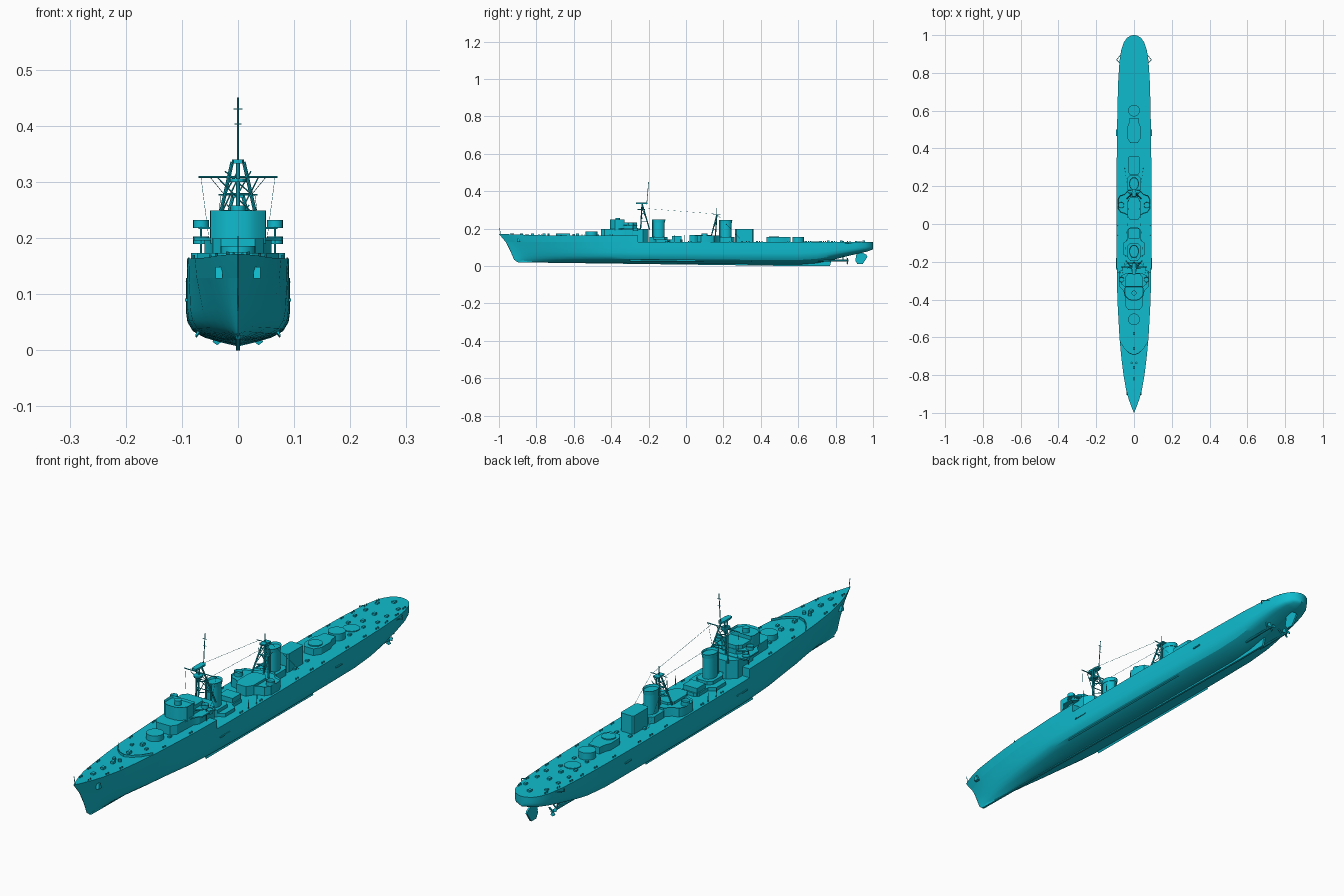
import bpy, bmesh, math, random
from mathutils import Vector

if "Cube" in bpy.data.objects:
    bpy.data.objects.remove(bpy.data.objects["Cube"])

random.seed(4)
paint = bpy.data.materials.new("teal_paint")
paint.diffuse_color = (0.005, 0.5, 0.62, 1)
paint.use_nodes = True
paint.node_tree.nodes["Principled BSDF"].inputs["Base Color"].default_value = paint.diffuse_color


def finish(name, bm, smooth=True):
    bmesh.ops.recalc_face_normals(bm, faces=bm.faces)
    me = bpy.data.meshes.new(name)
    bm.to_mesh(me)
    bm.free()
    ob = bpy.data.objects.new(name, me)
    bpy.context.collection.objects.link(ob)
    me.materials.append(paint)
    if smooth:
        bpy.context.view_layer.objects.active = ob
        ob.select_set(True)
        bpy.ops.object.shade_smooth_by_angle(angle=math.radians(30))
        ob.select_set(False)
    return ob


def loft(name, rings):
    bm = bmesh.new()
    vs = [[bm.verts.new(p) for p in r] for r in rings]
    n = len(vs[0])
    for a, b in zip(vs, vs[1:]):
        for i in range(n):
            bm.faces.new((a[i], a[(i + 1) % n], b[(i + 1) % n], b[i]))
    bm.faces.new(vs[0])
    top = bm.faces.new(vs[-1])
    return bm, top


def solid(name, pts, z0, z1, well=0, rim=0.003, grow=1.0):
    """Vertical prism; well sinks the top inside a rim, grow flares the top."""
    cx = sum(p[0] for p in pts) / len(pts)
    cy = sum(p[1] for p in pts) / len(pts)
    up = [(cx + (x - cx) * grow, cy + (y - cy) * grow, z1) for x, y in pts]
    bm, top = loft(name, [[(x, y, z0) for x, y in pts], up])
    if well:
        bmesh.ops.recalc_face_normals(bm, faces=bm.faces)
        bmesh.ops.inset_region(bm, faces=[top], thickness=rim)
        for v in top.verts:
            v.co.z -= well
    return finish(name, bm)


def sym(half):
    return half + [(-x, y) for x, y in reversed(half) if x > 1e-6]


def oval(x, y, rx, ry, n=24):
    return [(x + rx * math.cos(2 * math.pi * i / n), y + ry * math.sin(2 * math.pi * i / n)) for i in range(n)]


def rect(x, y, hx, hy):
    return [(x - hx, y - hy), (x + hx, y - hy), (x + hx, y + hy), (x - hx, y + hy)]


def rod(name, p, q, r, n=8):
    p, q = Vector(p), Vector(q)
    d = (q - p).normalized()
    u = d.orthogonal().normalized()
    w = d.cross(u)
    ang = [2 * math.pi * i / n for i in range(n)]
    bm, _ = loft(name, [[c + r * (u * math.cos(a) + w * math.sin(a)) for a in ang] for c in (p, q)])
    return finish(name, bm)


def plate(name, yz, x, t):
    bm, _ = loft(name, [[(x - t / 2, y, z) for y, z in yz], [(x + t / 2, y, z) for y, z in yz]])
    return finish(name, bm, False)


def interp(table, v):
    for (a, fa), (b, fb) in zip(table, table[1:]):
        if v <= b:
            return fa + (fb - fa) * max(0, (v - a) / (b - a))
    return table[-1][1]


# Hull lines: beam, keel, stem rake and cross-sections
BEAM = [(-1, .0008), (-.97, .013), (-.93, .028), (-.88, .042), (-.8, .056), (-.7, .068), (-.6, .077),
        (-.4, .088), (-.2, .092), (.1, .093), (.4, .091), (.6, .088), (.75, .084), (.86, .077), (.92, .068),
        (.96, .055), (.985, .038), (.996, .02), (1, .006)]
KEEL = [(-1, .022), (0, .012), (.6, .008), (.7, .016), (.77, .03), (.9, .062), (.97, .078), (1, .09)]
RAKE = [(.02, .1), (.035, .08), (.08, .062), (.12, .043), (.15, .018), (.172, 0)]
SHEER = [(-1, .172), (-.8, .165), (-.257, .163)]
ZF = [1, .75, .5, .33, .2, .12, .05, 0]
MID = [1, 1, 1, .97, .87, .68, .35, .06]
BOW = [.9, .75, .6, .46, .35, .25, .15, .07]
DECK = .129


def bow_y(y, z):
    return y + interp(RAKE, z) * max(0, min(1, (-y - .6) / .4))


def hull_ring(y):
    hw, k = interp(BEAM, y), interp(KEEL, y)
    w = max(0, min(1, (-.35 - y) / .55))
    half = []
    for f, m, b in zip(ZF, MID, BOW):
        z = k + (DECK - k) * f
        half.append((hw * (m + (b - m) * w), bow_y(y, z), z))
    return half + [(-x, yy, z) for x, yy, z in reversed(half)]


def fore_ring(y):
    h, s = interp(BEAM, y), interp(SHEER, y)
    w = max(0, min(1, (-.35 - y) / .55))
    half = [(h, bow_y(y, s), s), (h * (1 - .045 * w), bow_y(y, .148), .148), (h * (1 - .1 * w), bow_y(y, DECK), DECK)]
    return half + [(-x, yy, z) for x, yy, z in reversed(half)]


ys = sorted({b[0] for b in BEAM} | {k[0] for k in KEEL} | {-.5, -.3, -.257, -.95})
finish("hull", loft("hull", [hull_ring(y) for y in ys])[0])
finish("forecastle", loft("fore", [fore_ring(y) for y in ys if y <= -.257])[0])
plate("keel", [(-.9, .02), (.3, .004), (.6, 0), (.77, 0), (.78, .04), (-.85, .04)], 0, .008)
plate("rudder", [(.905, .03), (.915, .012), (.945, .012), (.97, .05), (.965, .06), (.94, .074), (.912, .068)], 0, .007)

# Forward gun base and stepped bridge
solid("forward_gun_base", oval(0, -.505, .031, .031), .16, .186)
solid("bridge_lower_house", sym([(.03, -.455), (.045, -.435), (.048, -.34), (.06, -.32), (.06, -.23), (.03, -.2)]), .128, .199)
solid("bridge_tower", sym([(.014, -.405), (.03, -.4), (.049, -.38), (.05, -.34), (.045, -.33)]), .19, .249, .008)
solid("bridge_rear_house", sym([(.045, -.34), (.045, -.28), (.03, -.262)]), .19, .234)
solid("bridge_wing_deck", sym([(.045, -.385), (.058, -.35), (.078, -.33), (.08, -.25), (.045, -.24)]), .196, .201)
solid("upper_wing_deck", sym([(.04, -.34), (.07, -.315), (.07, -.275), (.04, -.26)]), .216, .22)
solid("bridge_director", oval(0, -.365, .013, .013, 16), .24, .258)

# Funnels with flared caps
for name, y, top in (("forward_funnel", -.145, .25), ("aft_funnel", .213, .246)):
    solid(name, oval(0, y, .024, .031), .125, top - .014)
    solid(name + "_cap", oval(0, y, .025, .033), top - .016, top, .008, .003, 1.05)
    solid(name + "_casing", sym([(.02, y - .05), (.035, y - .03), (.035, y + .03), (.02, y + .045)]), .125, .155)
    for s in (-1, 1):
        rod(name + "_steam_pipe", (s * .012, y - .034, .13), (s * .012, y - .034, top), .003)

# Midship houses, platforms and aft houses
solid("midship_house", sym([(.025, -.18), (.058, -.16), (.058, -.1), (.035, -.085), (.035, -.03), (.02, -.018)]), .125, .142)
solid("midship_locker", rect(0, -.05, .03, .026), .125, .16)
solid("midship_gun_platform", sym([(.025, .04), (.05, .055), (.07, .06), (.085, .08), (.086, .13), (.075, .15),
                                   (.05, .158), (.03, .18)]), .125, .163, .006)
solid("midship_centre_house", sym([(.02, .02), (.035, .045), (.035, .12), (.02, .14)]), .125, .166)
solid("aft_house", sym([(.022, .262), (.028, .27), (.028, .355), (.022, .36)]), .125, .199)
solid("aft_low_house", sym([(.02, .43), (.036, .455), (.037, .51), (.028, .53), (.024, .56)]), .125, .155)
solid("aft_house_ring", oval(0, .47, .026, .026), .15, .159)
solid("aft_gun_base", oval(0, .6, .031, .031), .125, .156)
solid("stern_ring", oval(0, .69, .03, .03), .125, .132)


def lattice_mast(name, y, z0, z1, spread, back):
    feet = [(spread, y + back), (-spread, y + back), (0, y - .008)]
    for x, fy in feet:
        rod(name + "_leg", (x, fy, z0), (x * .25, y, z1), .0032)
    for f in (.3, .6):
        z = z0 + (z1 - z0) * f
        ring = [(x * (1 - .75 * f), fy + (y - fy) * f, z) for x, fy in feet]
        for i in range(3):
            rod(name + "_brace", ring[i], ring[(i + 1) % 3], .0016, 6)
            rod(name + "_diagonal", ring[i], (feet[(i + 1) % 3][0] * (1.15 - f), y, z1 - (1 - f) * .04), .0013, 6)


# Tripod masts, yards and rigging
lattice_mast("foremast", -.235, .195, .335, .042, .04)
solid("foremast_top", sym([(.008, -.268), (.011, -.25), (.011, -.215), (.006, -.205)]), .333, .34)
solid("foremast_lookout", oval(0, -.24, .016, .02, 12), .3, .306)
rod("foremast_pole", (0, -.21, .33), (0, -.2, .45), .0016, 6)
rod("foremast_yard", (-.07, -.228, .309), (.07, -.228, .309), .002, 6)
for z, w in ((.43, .008), (.403, .006)):
    rod("aerial_crossbar", (-w, -.202, z), (w, -.202, z), .001, 6)
lattice_mast("mainmast", .165, .16, .275, .036, -.03)
solid("mainmast_top", sym([(.01, .145), (.012, .185)]), .272, .277)
rod("mainmast_pole", (0, .165, .27), (0, .165, .31), .0015, 6)
rod("mainmast_yard", (-.035, .165, .277), (.035, .165, .277), .0015, 6)
for s in (-1, 1):
    rod("aerial_wire", (s * .05, -.228, .309), (s * .025, .165, .278), .0005, 4)
    rod("signal_halyard", (s * .066, -.228, .309), (s * .052, -.24, .2), .0005, 4)
    rod("stay_wire", (s * .03, .165, .277), (s * .05, .3, .135), .0005, 4)
rod("jackstaff", (0, -.99, .165), (0, -.997, .203), .0013, 6)

# Paired fittings on both sides
for s in (-1, 1):
    for y, z in ((-.27, .203), (-.295, .232)):
        solid("bridge_gun_tub", oval(s * .066, y, .014, .014, 16), z - .014, z, .01, .0015)
    rod("wing_support", (s * .066, -.285, .15), (s * .066, -.285, .22), .002)
    solid("side_gun_tub", oval(s * .068, .1, .016, .016, 16), .155, .173, .01, .0015)
    bw = [(0, -.695), (s * .025, -.685), (s * .05, -.662), (s * .073, -.625)]
    for (x0, y0), (x1, y1) in zip(bw, bw[1:]):
        solid("breakwater", [(x0, y0), (x1, y1), (x1, y1 + .004), (x0, y0 + .004)], .16, .173)
    rod("propeller_shaft", (s * .037, .58, .028), (s * .037, .87, .03), .0045)
    rod("shaft_strut_inner", (s * .037, .84, .03), (s * .012, .84, .056), .0028)
    rod("shaft_strut_outer", (s * .037, .84, .03), (s * .045, .84, .062), .0028)
    for k in range(3):
        a = k * 2 * math.pi / 3 + .5
        c, d = math.cos(a), math.sin(a)
        bm, _ = loft("blade", [[(s * .037 + r * c - w * d, .862 + w * .4 + t, .03 + r * d + w * c)
                                for r, w in ((.003, -.003), (.015, -.008), (.021, 0), (.015, .008), (.003, .003))]
                               for t in (0, .0015)])
        finish("propeller_blade", bm, False)
    rod("propeller_guard", (s * .07, .845, .122), (s * .092, .87, .122), .0018, 6)
    rod("propeller_guard", (s * .066, .9, .122), (s * .092, .87, .122), .0018, 6)
    bk = [(s * .066, -.3, .036), (s * .074, -.3, .025), (s * .076, -.3, .027), (s * .07, -.3, .04)]
    finish("bilge_keel", loft("bk", [bk, [(x, .35, z - .003) for x, _, z in bk]])[0], False)
    for y0, y1 in ((-.24, -.18), (.465, .5)):
        solid("side_strake", rect(s * .0925, (y0 + y1) / 2, .002, (y1 - y0) / 2), .087, .092)
    plate("anchor", [(-.905, .128), (-.9, .148), (-.892, .148), (-.885, .128)], s * .034, .012)
    rod("boat_davit", (s * .086, -.06, .125), (s * .088, -.06, .165), .0015, 6)
    rod("boat_davit", (s * .086, -.01, .125), (s * .088, -.01, .165), .0015, 6)
    solid("capstan", oval(s * .012, -.735, .006, .006, 12), .16, .175)
    # Bollards, lockers and vents along the deck edge
    for y in (-.93, -.85, -.78, -.55, -.4, -.1, .02, .24, .33, .4, .55, .66, .74, .8, .87, .93):
        z = interp(SHEER, y) if y < -.257 else DECK
        x = s * (interp(BEAM, y) - .009)
        for dy in (-.006, .006):
            solid("bollard", oval(x, y + dy, .0025, .0025, 8), z - .003, z + .006)
    for y in (-.6, -.47, .3, .38, .64, .72, .78, .84, .91):
        z = interp(SHEER, y) if y < -.257 else DECK
        x = s * random.uniform(.025, .05)
        solid("deck_hatch", rect(x, y, .005, .006), z - .003, z + .006)
for y in (-.88, -.82, -.76, -.66, -.58):
    solid("centre_hatch", rect(0, y, .006, .008), .16, .174)
for y in (.76, .83, .95):
    solid("stern_hatch", rect(0, y, .006, .007), .125, .136)
